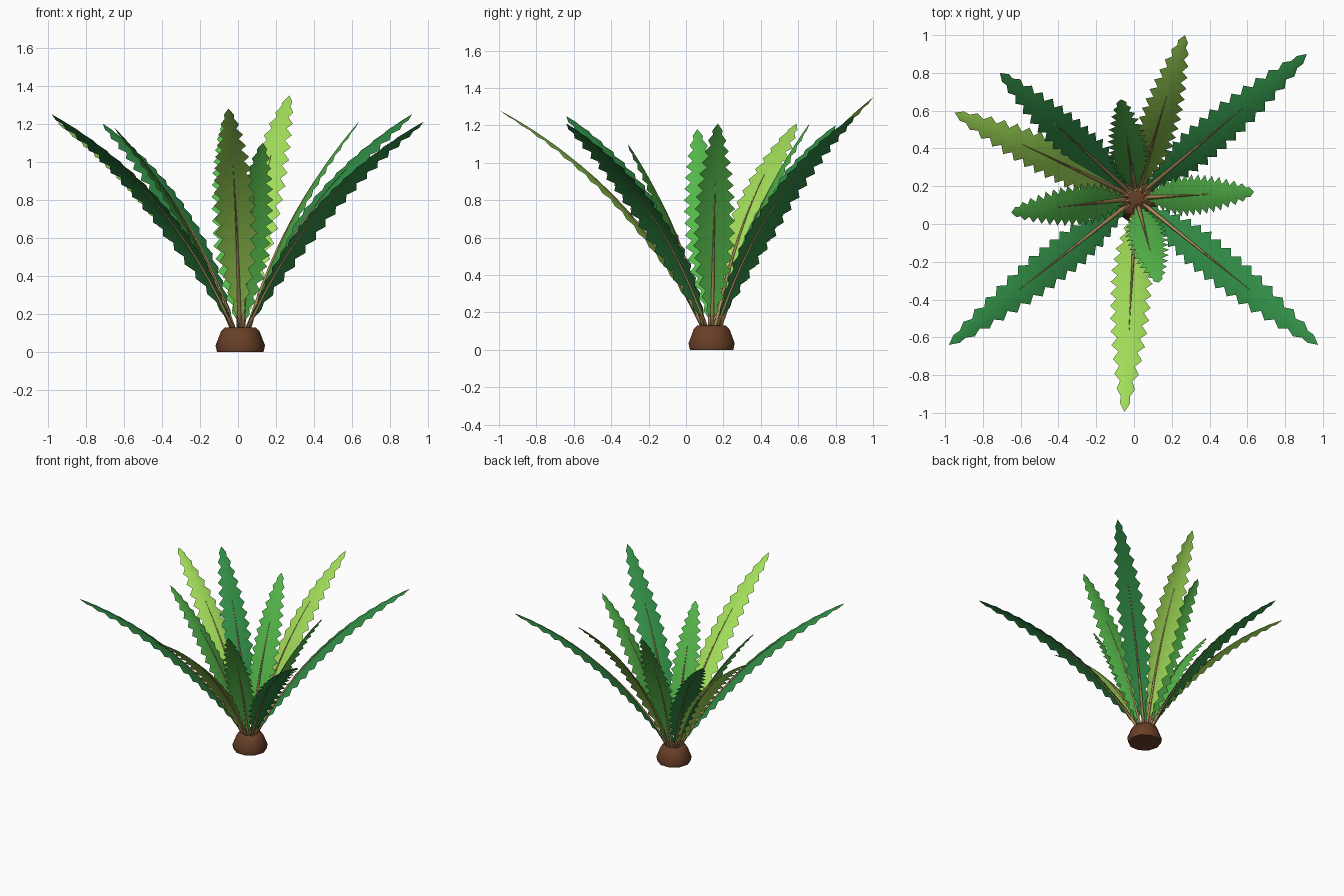
import bpy, bmesh, math
from mathutils import Vector

if "Cube" in bpy.data.objects:
    bpy.data.objects.remove(bpy.data.objects["Cube"])

CENTER = Vector((0.012, 0.137, 0))


def material(name, rgb):
    m = bpy.data.materials.new(name)
    m.diffuse_color = (*rgb, 1)
    m.use_nodes = True
    m.node_tree.nodes["Principled BSDF"].inputs["Base Color"].default_value = m.diffuse_color
    return m


LIGHT = material("light_green", (0.36, 0.72, 0.10))
MID = material("mid_green", (0.09, 0.48, 0.07))
DARK = material("dark_green", (0.03, 0.26, 0.06))
BROWN = material("root_brown", (0.14, 0.05, 0.02))
TAN = material("stem_tan", (0.48, 0.29, 0.11))


def make_object(name, bm, mat, smooth=False):
    me = bpy.data.meshes.new(name)
    bm.to_mesh(me)
    bm.free()
    me.materials.append(mat)
    for p in me.polygons:
        p.use_smooth = smooth
    ob = bpy.data.objects.new(name, me)
    bpy.context.collection.objects.link(ob)
    return ob


def bridge(bm, a, b):
    n = len(a)
    for i in range(n):
        bm.faces.new((a[i], a[(i + 1) % n], b[(i + 1) % n], b[i]))


# Root clump: turned bulb with smooth sides
bm = bmesh.new()
rings = []
for z, r in ((0, 0.122), (0.035, 0.13), (0.112, 0.1), (0.13, 0.08)):
    rings.append([bm.verts.new(CENTER + Vector((r * math.cos(k * math.tau / 10),
                                                r * math.sin(k * math.tau / 10), z)))
                  for k in range(10)])
for a, b in zip(rings, rings[1:]):
    bridge(bm, a, b)
bm.faces.new(rings[0][::-1])
bm.faces.new(rings[-1])
root = make_object("root_clump", bm, BROWN)
bpy.context.view_layer.objects.active = root
root.select_set(True)
bpy.ops.object.shade_smooth_by_angle(angle=math.radians(50))
root.select_set(False)

# Half-width of the blade along its length
WIDTH = ((0.05, 0.02), (0.14, 0.06), (0.25, 0.095), (0.38, 0.112), (0.58, 0.108),
         (0.72, 0.092), (0.84, 0.068), (0.92, 0.046), (1.0, 0.03))


def width(t):
    for (t0, w0), (t1, w1) in zip(WIDTH, WIDTH[1:]):
        if t <= t1:
            return w0 + (w1 - w0) * (t - t0) / (t1 - t0)
    return WIDTH[-1][1]


def leaf(index, tip, mat):
    tip = Vector(tip)
    out = tip - CENTER
    height = out.z
    out.z = 0
    reach = out.length
    out.normalize()
    side = Vector((-out.y, out.x, 0))
    start = CENTER + out * 0.04 + Vector((0, 0, 0.11))
    steep = 0.62 + 0.075 * min(1, max(0, (reach - 0.6) / 0.4))
    ctrl = CENTER + out * reach * 0.36 + Vector((0, 0, height * steep))

    def frame(t):
        p = start * (1 - t) ** 2 + ctrl * 2 * t * (1 - t) + tip * t * t
        d = ((ctrl - start) * (1 - t) + (tip - ctrl) * t).normalized()
        return p, d.cross(side)

    # Saw-toothed blade with drooping edges
    bm = bmesh.new()
    teeth = 15
    rows = []
    for i in range(2 * teeth + 1):
        t = 0.05 + 0.89 * i / (2 * teeth)
        p, up = frame(t)
        w = width(t)
        if i % 2 == 0:
            w = max(0.008, w - 0.034 * min(1, w / 0.08))
        drop = up * (-0.25 * w)
        rows.append([bm.verts.new(p + side * w + drop), bm.verts.new(p),
                     bm.verts.new(p - side * w + drop)])
    # Pointed end
    p, up = frame(0.965)
    drop = up * -0.007
    rows.append([bm.verts.new(p + side * 0.027 + drop), bm.verts.new(p),
                 bm.verts.new(p - side * 0.027 + drop)])
    for a, b in zip(rows, rows[1:]):
        bm.faces.new((a[0], a[1], b[1], b[0]))
        bm.faces.new((a[1], a[2], b[2], b[1]))
    end = bm.verts.new(tip)
    a = rows[-1]
    bm.faces.new((a[0], a[1], end))
    bm.faces.new((a[1], a[2], end))
    bmesh.ops.recalc_face_normals(bm, faces=bm.faces)
    bm.normal_update()
    if sum((f.normal.z for f in bm.faces)) < 0:
        bmesh.ops.reverse_faces(bm, faces=bm.faces)
    make_object(f"leaf_{index}", bm, mat, True)

    # Tapered stem running into the midrib
    bm = bmesh.new()
    rings = []
    for i in range(11):
        t = 0.68 * i / 10
        p, up = frame(t)
        r = 0.012 * (1 - i / 10) + 0.001
        rings.append([bm.verts.new(p + r * (side * math.cos(k * math.pi / 2)
                                            + up * math.sin(k * math.pi / 2)))
                      for k in range(4)])
    for a, b in zip(rings, rings[1:]):
        bridge(bm, a, b)
    bm.faces.new(rings[0])
    bm.faces.new(rings[-1])
    bmesh.ops.recalc_face_normals(bm, faces=bm.faces)
    make_object(f"stem_{index}", bm, TAN, True)


# Rosette of leaves, placed by tip position
LEAVES = (
    ((0.27, 1.00, 1.35), LIGHT), ((-0.05, -0.995, 1.28), LIGHT), ((-0.95, 0.59, 1.21), LIGHT),
    ((0.915, 0.90, 1.25), DARK), ((0.975, -0.64, 1.21), DARK),
    ((-0.98, -0.64, 1.25), DARK), ((-0.71, 0.80, 1.20), DARK),
    ((0.635, 0.17, 1.21), MID), ((0.13, -0.31, 1.10), MID),
    ((-0.65, 0.06, 1.18), MID), ((-0.07, 0.66, 1.21), MID),
)
for n, (tip, mat) in enumerate(LEAVES, 1):
    leaf(n, tip, mat)
